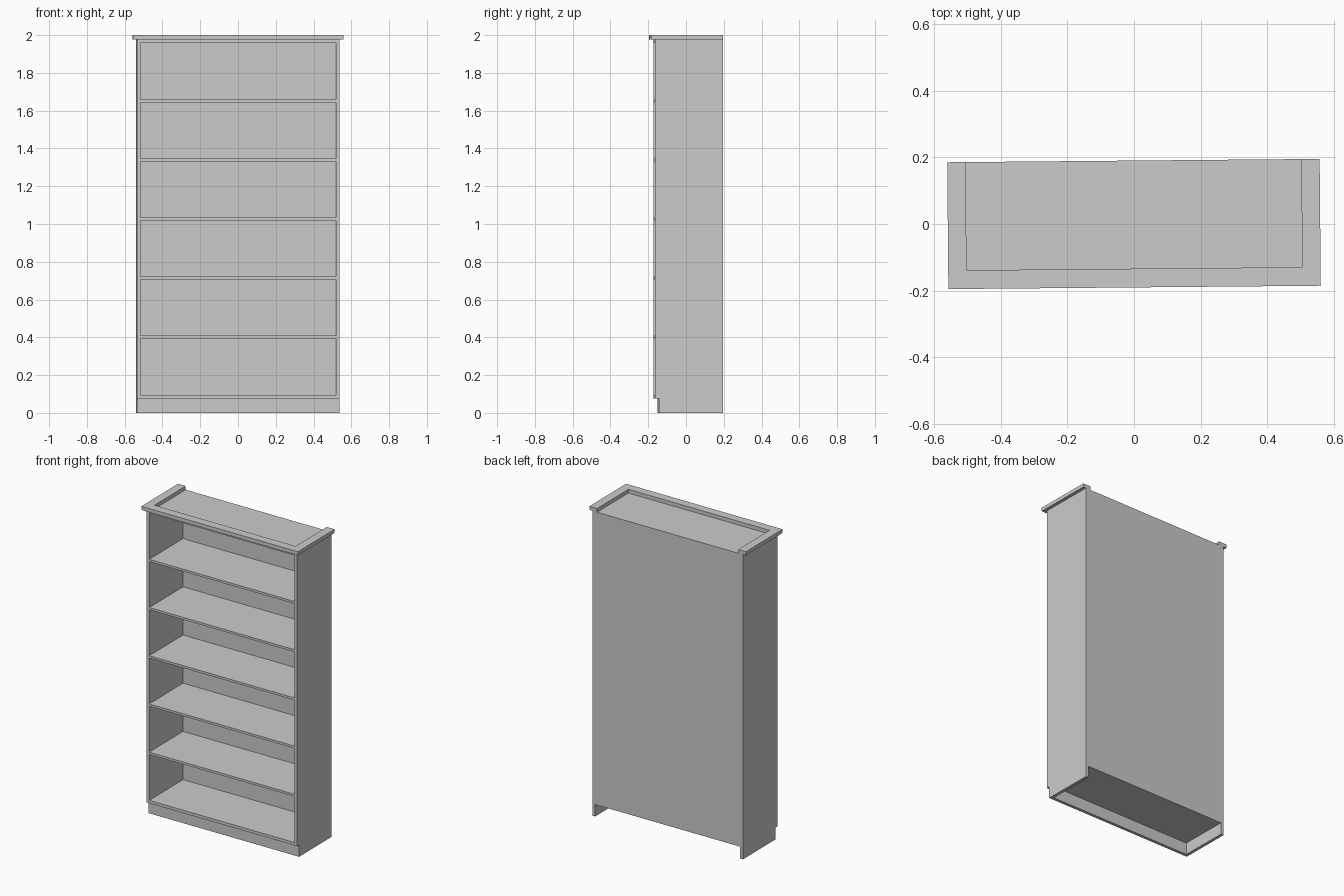
import bpy
import bmesh
from mathutils import Matrix

cube = bpy.data.objects.get("Cube")
if cube:
    bpy.data.objects.remove(cube, do_unlink=True)

# One plain grey finish for the whole bookcase
grey = bpy.data.materials.new("light grey")
grey.use_nodes = True
colour = (0.6, 0.6, 0.6, 1.0)
grey.diffuse_color = colour
grey.node_tree.nodes["Principled BSDF"].inputs["Base Color"].default_value = colour

# The bookcase stands very slightly turned
TURN = Matrix.Rotation(0.009, 4, 'Z')

# Main measurements
HALF = 0.537            # outer half width of the case
BOARD = 0.02            # board thickness
INNER = HALF - BOARD
FRONT, BACK = -0.168, 0.19
KICK_Y, KICK_Z = -0.147, 0.077
CASE_TOP = 1.976
BACK_THICK = 0.008


def prism(name, outline, offset):
    """Extrude a closed 3D outline along offset."""
    bm = bmesh.new()
    face = bm.faces.new([bm.verts.new(p) for p in outline])
    ext = bmesh.ops.extrude_face_region(bm, geom=[face])
    moved = [g for g in ext["geom"] if isinstance(g, bmesh.types.BMVert)]
    bmesh.ops.translate(bm, verts=moved, vec=offset)
    bmesh.ops.recalc_face_normals(bm, faces=bm.faces)
    bm.transform(TURN)
    mesh = bpy.data.meshes.new(name)
    bm.to_mesh(mesh)
    bm.free()
    mesh.materials.append(grey)
    obj = bpy.data.objects.new(name, mesh)
    bpy.context.collection.objects.link(obj)
    return obj


def board(name, y0, y1, z0, z1):
    """Box spanning the full inner width."""
    outline = [(-INNER, y0, z0), (-INNER, y1, z0), (-INNER, y1, z1), (-INNER, y0, z1)]
    return prism(name, outline, (2 * INNER, 0, 0))


# Side panels with a toe notch at the front
side_profile = [(KICK_Y, 0), (BACK, 0), (BACK, CASE_TOP), (FRONT, CASE_TOP),
                (FRONT, KICK_Z), (KICK_Y, KICK_Z)]
for name, x in (("right_side", -HALF), ("left_side", INNER)):
    prism(name, [(x, y, z) for y, z in side_profile], (BOARD, 0, 0))

# Back, kick board, bottom and top panels
inside_back = BACK - BACK_THICK
board("back_panel", inside_back, BACK, KICK_Z, CASE_TOP)
board("kick_board", KICK_Y, KICK_Y + BOARD, 0, KICK_Z)
board("bottom_panel", FRONT, inside_back, KICK_Z, KICK_Z + 0.019)
board("top_panel", FRONT, inside_back, CASE_TOP - 0.019, CASE_TOP)

# Five evenly spaced shelves
for i in range(1, 6):
    top = 0.096 + i * 0.3125
    board(f"shelf_{i}", FRONT, inside_back, top - 0.015, top)

# Crown trim: a flat U-shaped frame, open at the back
OUT_X, IN_X, OUT_Y, IN_Y = 0.558, 0.503, -0.19, -0.134
crown = [(-OUT_X, BACK), (-OUT_X, OUT_Y), (OUT_X, OUT_Y), (OUT_X, BACK),
         (IN_X, BACK), (IN_X, IN_Y), (-IN_X, IN_Y), (-IN_X, BACK)]
prism("crown_trim", [(x, y, CASE_TOP) for x, y in crown], (0, 0, 2 - CASE_TOP))
